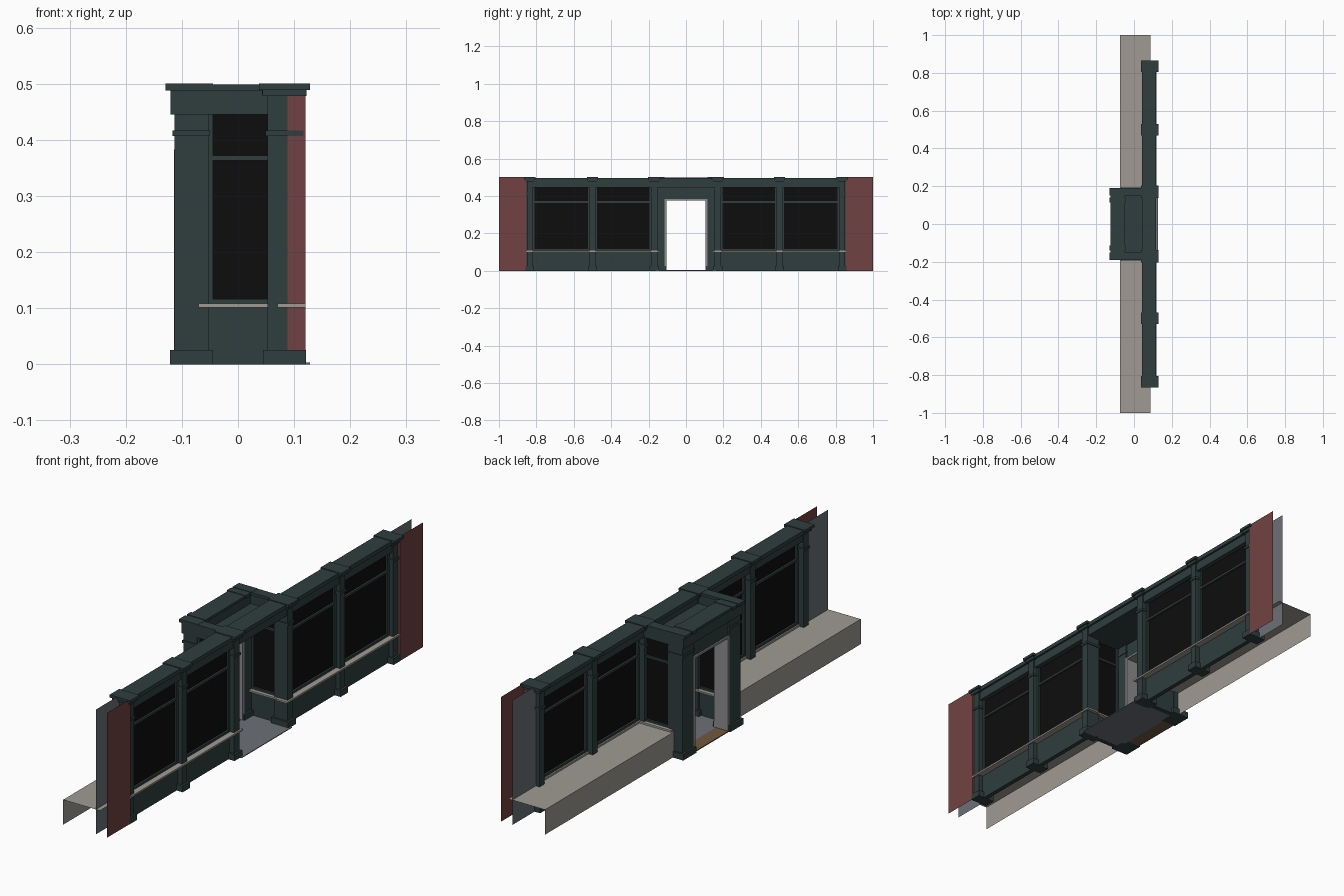
import bpy, bmesh
from mathutils import Matrix


def material(name, r, g, b):
    m = bpy.data.materials.new(name)
    m.diffuse_color = (r, g, b, 1)
    return m


GREEN = material("dark_green_paint", 0.029, 0.048, 0.048)
GLASS = material("black_glass", 0.004, 0.004, 0.004)
STONE = material("pale_stone", 0.35, 0.33, 0.29)
BRICK = material("red_brick", 0.165, 0.055, 0.054)
GREY = material("blue_grey_plaster", 0.15, 0.165, 0.185)
FRAME = material("light_grey_frame", 0.27, 0.27, 0.28)
BROWN = material("brown_threshold", 0.16, 0.10, 0.05)


def part(name, mat, boxes=(), quads=(), mirror=True):
    """Boxes are (x0, x1, y0, y1, z0, z1); a quad is four points. Mirrored over y = 0."""
    bm = bmesh.new()
    for x0, x1, y0, y1, z0, z1 in boxes:
        mtx = Matrix.Translation(((x0 + x1) / 2, (y0 + y1) / 2, (z0 + z1) / 2))
        mtx = mtx @ Matrix.Diagonal((x1 - x0, y1 - y0, z1 - z0, 1))
        bmesh.ops.create_cube(bm, size=1, matrix=mtx)
    for q in quads:
        bm.faces.new([bm.verts.new(p) for p in q])
    me = bpy.data.meshes.new(name)
    bm.to_mesh(me)
    bm.free()
    me.materials.append(mat)
    ob = bpy.data.objects.new(name, me)
    bpy.context.collection.objects.link(ob)
    if mirror:
        mod = ob.modifiers.new("mirror", 'MIRROR')
        mod.use_axis = (False, True, False)
        mod.use_mirror_merge = False
    return ob


def pilaster(name, x0, x1, y0, y1):
    """Shaft with base, necking band and stepped cornice block."""
    def grown(d, z0, z1):
        return (x0 - d, x1 + d, y0 - d, y1 + d, z0, z1)
    part(name, GREEN, [grown(0, 0, 0.48), grown(0.008, 0, 0.025),
                       grown(0.004, 0.407, 0.417),
                       grown(0.009, 0.478, 0.49), grown(0.0155, 0.489, 0.5)])


# Front pilasters along the shop window
for label, c, h in (("end", 0.836, 0.015), ("middle", 0.50, 0.015), ("entrance", 0.17, 0.017)):
    pilaster(label + "_pilaster", 0.053, 0.113, c - h, c + h)

# Rear pilasters either side of the door
part("door_pilaster", GREEN, [
    (-0.113, -0.053, 0.113, 0.183, 0, 0.446),
    (-0.121, -0.045, 0.107, 0.19, 0, 0.025),
    (-0.117, -0.050, 0.110, 0.187, 0.407, 0.417),
    (-0.129, -0.045, 0.15, 0.19, 0.488, 0.5),
    (-0.129, -0.045, 0.114, 0.14, 0.488, 0.5)])

# Shop windows: lower panel, frame bars and glass for each bay
for label, y0, y1 in (("outer", 0.514, 0.822), ("inner", 0.185, 0.486)):
    part(label + "_lower_panel", GREEN, [(0.076, 0.094, y0, y1, 0, 0.103)])
    part(label + "_window_frame", GREEN, [
        (0.076, 0.096, y0, y0 + 0.011, 0.105, 0.447),
        (0.076, 0.096, y1 - 0.011, y1, 0.105, 0.447),
        (0.076, 0.096, y0, y1, 0.107, 0.117),
        (0.076, 0.096, y0, y1, 0.363, 0.372)])
    part(label + "_window_glass", GLASS, [(0.084, 0.088, y0, y1, 0.11, 0.447)])

# Entrance side windows running back to the door
part("side_lower_panel", GREEN, [(-0.055, 0.055, 0.161, 0.179, 0, 0.103)])
part("side_window_frame", GREEN, [
    (-0.055, -0.045, 0.16, 0.18, 0.105, 0.447),
    (-0.055, 0.055, 0.16, 0.18, 0.107, 0.116),
    (-0.055, 0.055, 0.16, 0.18, 0.363, 0.372)])
part("side_window_glass", GLASS, [(-0.05, 0.055, 0.168, 0.172, 0.11, 0.447)])

# Stone sills along the windows and around into the entrance
part("window_sill", STONE, [(0.07, 0.12, 0.14, 0.856, 0.101, 0.108),
                            (-0.07, 0.07, 0.145, 0.195, 0.101, 0.108)])

# Long beam and cornice above the windows
part("window_beam", GREEN, [(0.056, 0.108, 0.17, 0.836, 0.445, 0.482),
                            (0.043, 0.116, 0.17, 0.836, 0.481, 0.497)])

# Beams around the sunken entrance roof
part("entrance_side_beam", GREEN, [(-0.12, 0.055, 0.155, 0.186, 0.445, 0.489),
                                   (-0.124, 0.045, 0.15, 0.19, 0.488, 0.499)])
part("entrance_cross_beams", GREEN, [
    (-0.12, -0.053, -0.186, 0.186, 0.445, 0.489),
    (-0.124, -0.048, -0.186, 0.186, 0.488, 0.498),
    (0.056, 0.108, -0.17, 0.17, 0.445, 0.482),
    (0.043, 0.116, -0.17, 0.17, 0.481, 0.497),
    (-0.06, 0.06, -0.17, 0.17, 0.445, 0.451)], mirror=False)

# Door head and light frame lining the opening
part("door_head", GREEN, [(-0.108, -0.058, -0.115, 0.115, 0.382, 0.447)], mirror=False)
part("door_jamb", FRAME, [(-0.114, -0.052, 0.104, 0.114, 0.003, 0.383)])
part("door_lintel", FRAME, [(-0.114, -0.052, -0.105, 0.105, 0.375, 0.383)], mirror=False)

# Entrance floor and threshold
part("entrance_floor", GREY, [(-0.06, 0.128, -0.16, 0.16, 0, 0.003)], mirror=False)
part("door_threshold", BROWN, [(-0.115, -0.06, -0.107, 0.107, 0, 0.004)], mirror=False)


def sheet_x(x, y0, y1, z0, z1):
    return [(x, y0, z0), (x, y1, z0), (x, y1, z1), (x, y0, z1)]


# Display platform behind the glass: top and rear face only
part("display_platform", STONE, quads=[
    [(-0.075, 0.175, 0.1), (0.088, 0.175, 0.1), (0.088, 1, 0.1), (-0.075, 1, 0.1)],
    sheet_x(-0.075, 0.175, 1, 0, 0.1)])

# Brick end walls with a short return, and inner plaster walls
part("brick_wall", BRICK, quads=[
    sheet_x(0.12, 0.853, 1, 0, 0.5),
    [(0.088, 0.853, 0), (0.12, 0.853, 0), (0.12, 0.853, 0.5), (0.088, 0.853, 0.5)]])
part("inner_wall", GREY, quads=[sheet_x(0.07, 0.845, 1, 0, 0.5)])
